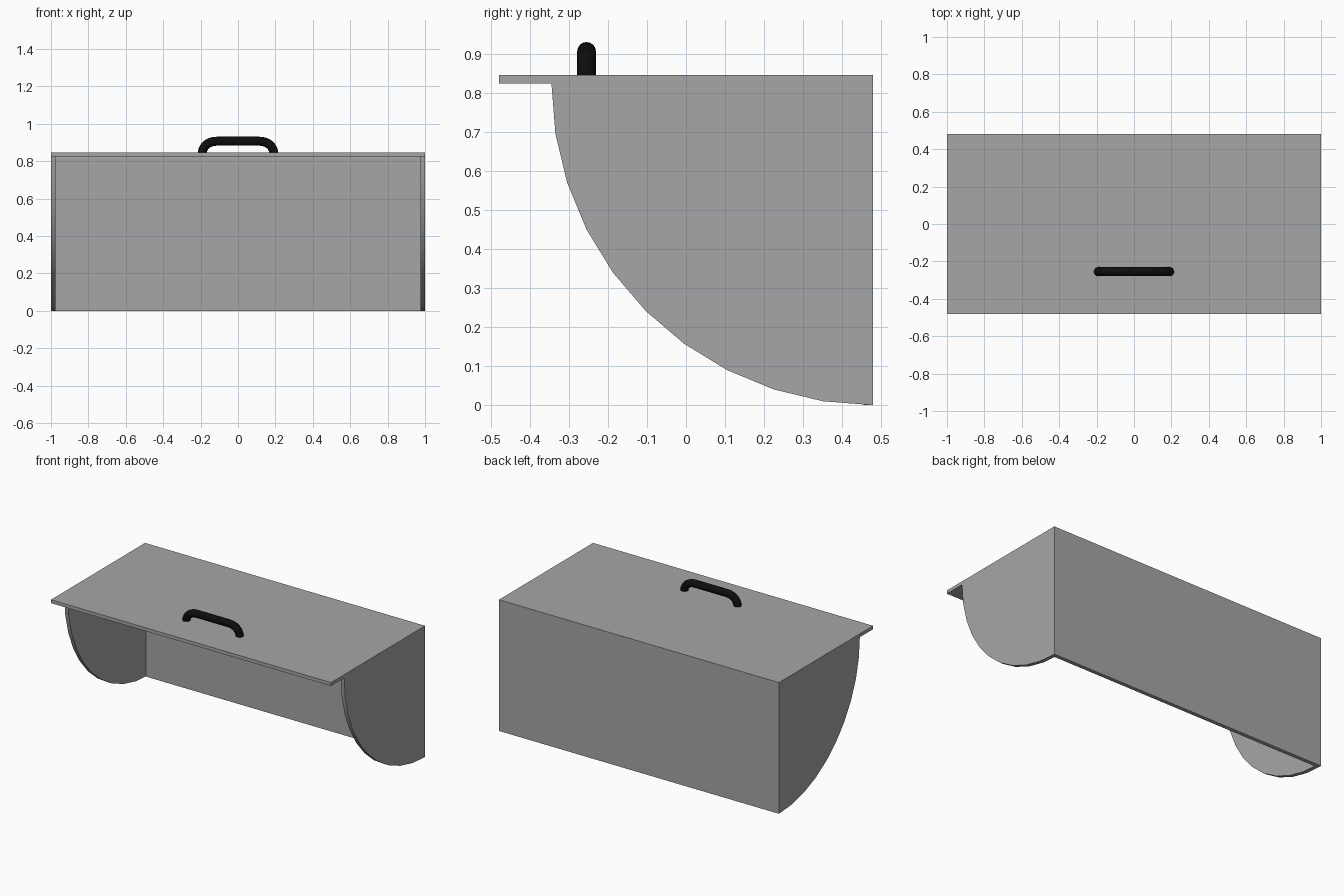
import bpy, bmesh
from math import sin, cos, pi, radians

cube = bpy.data.objects.get("Cube")
if cube:
    bpy.data.objects.remove(cube)

HALF_X, HALF_Y, HEIGHT = 1.0, 0.48, 0.847
TOP_T, WALL_T = 0.022, 0.025
UNDERSIDE = HEIGHT - TOP_T


def material(name, value, roughness):
    mat = bpy.data.materials.new(name)
    mat.use_nodes = True
    color = (value, value, value, 1)
    mat.diffuse_color = color
    shader = mat.node_tree.nodes["Principled BSDF"]
    shader.inputs["Base Color"].default_value = color
    shader.inputs["Roughness"].default_value = roughness
    return mat


def extrude_profile(name, profile, x0, x1, mat):
    """Extrude a (y, z) outline along x from x0 to x1."""
    bm = bmesh.new()
    face = bm.faces.new([bm.verts.new((x0, y, z)) for y, z in profile])
    ext = bmesh.ops.extrude_face_region(bm, geom=[face])
    moved = [v for v in ext["geom"] if isinstance(v, bmesh.types.BMVert)]
    bmesh.ops.translate(bm, vec=(x1 - x0, 0, 0), verts=moved)
    bmesh.ops.recalc_face_normals(bm, faces=bm.faces)
    return finish(name, bm, mat)


def finish(name, bm, mat):
    mesh = bpy.data.meshes.new(name)
    bm.to_mesh(mesh)
    bm.free()
    mesh.materials.append(mat)
    obj = bpy.data.objects.new(name, mesh)
    bpy.context.collection.objects.link(obj)
    bpy.ops.object.select_all(action="DESELECT")
    bpy.context.view_layer.objects.active = obj
    obj.select_set(True)
    bpy.ops.object.shade_smooth_by_angle(angle=radians(30))
    return obj


def rectangle(y0, y1, z0, z1):
    return [(y0, z0), (y1, z0), (y1, z1), (y0, z1)]


grey = material("panel grey", 0.38, 0.6)
black = material("handle black", 0.004, 0.5)

# Overhanging lid and back wall
extrude_profile("top_panel", rectangle(-HALF_Y, HALF_Y, UNDERSIDE, HEIGHT),
                -HALF_X, HALF_X, grey)
extrude_profile("back_panel", rectangle(HALF_Y - WALL_T, HALF_Y, 0, UNDERSIDE),
                WALL_T - HALF_X, HALF_X - WALL_T, grey)

# Quarter-round side walls
STEPS = 10
arc = [pi / 2 * i / STEPS for i in range(STEPS + 1)]
quarter = [(HALF_Y - UNDERSIDE * cos(a), UNDERSIDE * (1 - sin(a))) for a in arc]
quarter.append((HALF_Y, UNDERSIDE))
for side, sign in (("left", 1), ("right", -1)):
    extrude_profile(side + "_side_panel", quarter,
                    sign * (HALF_X - WALL_T), sign * HALF_X, grey)

# Carrying handle: a round tube swept along a bar with two rounded ends
BEND_X, BEND_RX, BEND_RZ = 0.115, 0.075, 0.06
TUBE, SIDES, BENDS = 0.024, 16, 8
HANDLE_Y = -0.255
angles = [pi / 2 * i / BENDS for i in range(BENDS + 1)]
right_bend = [(-BEND_X - BEND_RX * cos(a), BEND_RZ * sin(a),
               BEND_RZ * cos(a), BEND_RX * sin(a)) for a in angles]
left_bend = [(-x, z, tx, -tz) for x, z, tz, tx in
             [(x, z, -dz, dx) for x, z, dz, dx in reversed(right_bend)]]
path = [(x, z, dx, dz) for x, z, dz, dx in right_bend]
path += [(x, z, dx, -abs(dz)) for x, z, dx, dz in left_bend]

bm = bmesh.new()
rings = []
for x, z, dx, dz in path:
    length = (dx * dx + dz * dz) ** 0.5
    nx, nz = -dz / length, dx / length
    ring = []
    for k in range(SIDES):
        a = 2 * pi * k / SIDES
        ring.append(bm.verts.new((x + nx * TUBE * cos(a),
                                  HANDLE_Y + TUBE * sin(a),
                                  HEIGHT + z + nz * TUBE * cos(a))))
    rings.append(ring)
for r0, r1 in zip(rings, rings[1:]):
    for k in range(SIDES):
        n = (k + 1) % SIDES
        bm.faces.new((r0[k], r0[n], r1[n], r1[k]))
bm.faces.new(rings[0])
bm.faces.new(rings[-1])
bmesh.ops.recalc_face_normals(bm, faces=bm.faces)
finish("handle", bm, black)
